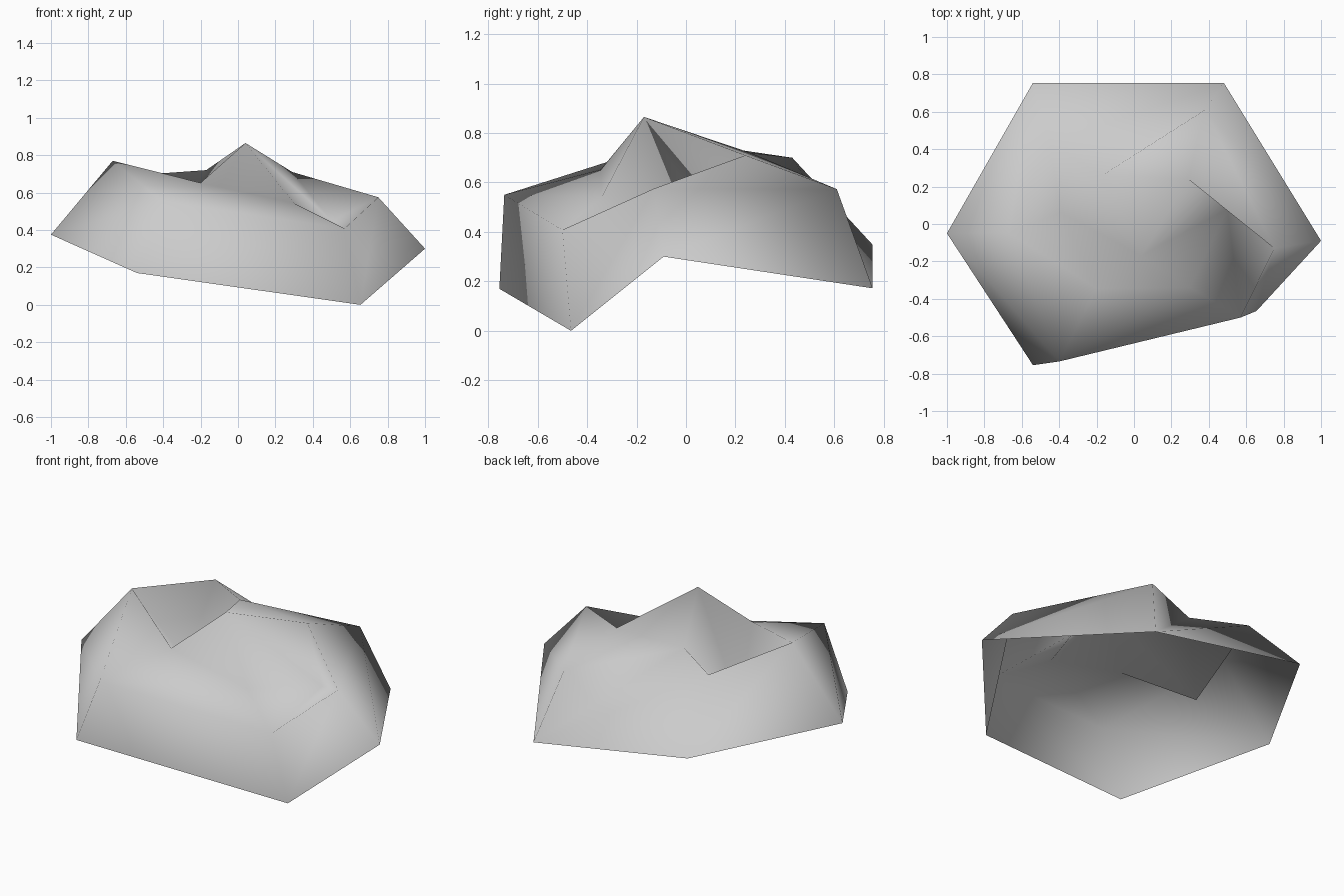
import bpy, bmesh

if "Cube" in bpy.data.objects:
    bpy.data.objects.remove(bpy.data.objects["Cube"])

# Each ring runs left, front left, front right, right, back right, back left
RINGS = [
    # open lower rim
    [(-1.0, -0.05, 0.375), (-0.54, -0.755, 0.17), (0.655, -0.465, 0.0),
     (1.0, -0.09, 0.30), (0.48, 0.755, 0.172), (-0.54, 0.755, 0.348)],
    # shoulder
    [(-0.67, -0.045, 0.77), (-0.4, -0.735, 0.55), (0.57, -0.5, 0.408),
     (0.75, -0.13, 0.575), (0.38, 0.61, 0.573), (-0.45, 0.43, 0.70)],
    # crown, with hollows on the left and right
    [(-0.39, 0.06, 0.375), (-0.2, -0.345, 0.652), (0.3, -0.34, 0.543),
     (0.5, 0.08, 0.45), (0.29, 0.24, 0.71), (-0.17, 0.26, 0.72)],
]
PEAK = (0.04, -0.17, 0.865)
BACK = 4  # side of the hexagon that carries the notch

bm = bmesh.new()
rings = [[bm.verts.new(p) for p in ring] for ring in RINGS]
rim, shoulder, crown = rings
peak = bm.verts.new(PEAK)

# Bands between rings, every quad split the same way
for low, high in zip(rings, rings[1:]):
    for k in range(6):
        n = (k + 1) % 6
        if not (low is shoulder and k == BACK):
            bm.faces.new((low[k], low[n], high[n]))
        if not (low is rim and k == BACK):
            bm.faces.new((low[k], high[n], high[k]))

# Notch at the back: folds from the rim corner straight up to the crown
bm.faces.new((rim[BACK], shoulder[BACK + 1], crown[BACK + 1]))
bm.faces.new((rim[BACK], crown[BACK + 1], shoulder[BACK]))

# Fan up to the peak
for k in range(6):
    bm.faces.new((crown[k], crown[(k + 1) % 6], peak))

for f in bm.faces:
    f.smooth = True

mesh = bpy.data.meshes.new("rock_shell")
bm.to_mesh(mesh)
bm.free()

stone = bpy.data.materials.new("grey_stone")
stone.diffuse_color = (0.6, 0.6, 0.6, 1.0)
stone.use_nodes = True
stone.node_tree.nodes["Principled BSDF"].inputs["Base Color"].default_value = stone.diffuse_color
mesh.materials.append(stone)

rock = bpy.data.objects.new("rock_shell", mesh)
bpy.context.collection.objects.link(rock)
